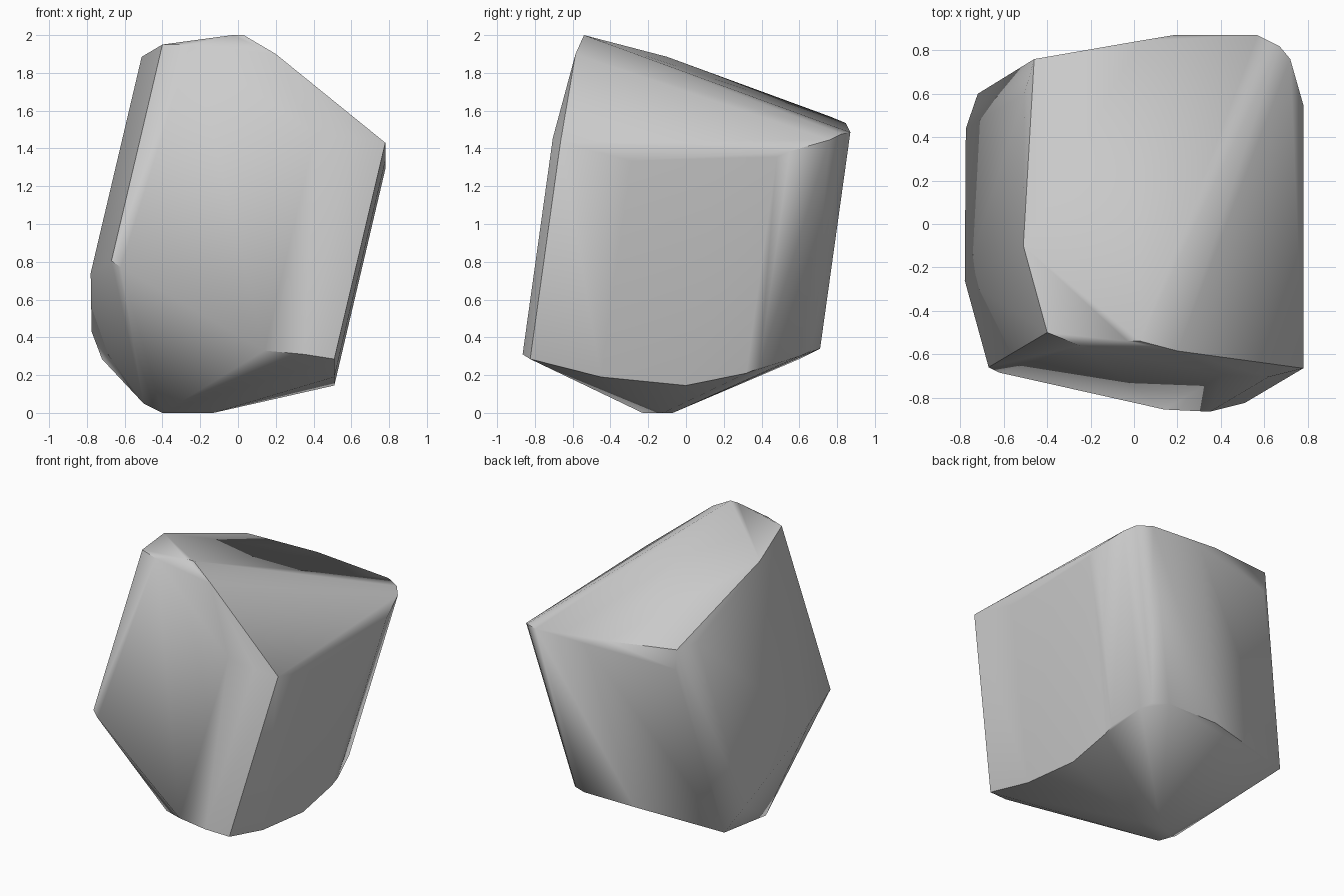
import bpy, bmesh, math
from mathutils import Vector

cube = bpy.data.objects.get("Cube")
if cube:
    bpy.data.objects.remove(cube, do_unlink=True)

# Stone colour
stone = bpy.data.materials.new("grey_stone")
stone.use_nodes = True
colour = (0.6, 0.6, 0.6, 1)
stone.diffuse_color = colour
bsdf = stone.node_tree.nodes["Principled BSDF"]
bsdf.inputs["Base Color"].default_value = colour
bsdf.inputs["Roughness"].default_value = 0.8

# Leaning axis along which the lower rim is repeated to form the sides
lean = Vector((0.27, 0.16, 1.145))

# Lower rim of the sides, anticlockwise from the front left corner
rim = [(0.51, -0.825, 0.285), (0.51, -0.45, 0.19), (0.51, 0, 0.145),
       (0.51, 0.32, 0.21), (0.51, 0.39, 0.24), (0.45, 0.6, 0.3),
       (0.4, 0.66, 0.33), (0.3, 0.71, 0.34), (-0.09, 0.71, 0.34),
       (-0.72, 0.6, 0.285), (-0.775, 0.44, 0.43), (-0.78, -0.26, 0.74),
       (-0.67, -0.66, 0.805), (-0.62, -0.685, 0.77), (0.14, -0.855, 0.33),
       (0.35, -0.865, 0.31)]

# Small flat foot and the chipped crown
foot = [(-0.5, -0.18, 0.05), (-0.4, -0.23, 0), (-0.4, -0.12, 0),
        (-0.13, -0.12, 0), (-0.28, -0.07, 0)]
crown = [(-0.25, -0.56, 1.95), (-0.03, -0.54, 2), (0.03, -0.54, 2),
         (0.2, -0.585, 1.9), (-0.46, 0.76, 1.57), (0.03, 0.845, 1.535)]

# Wrap the points in one faceted skin
bm = bmesh.new()
for p in rim:
    bm.verts.new(p)
    bm.verts.new(Vector(p) + lean)
for p in foot + crown:
    bm.verts.new(p)
hull = bmesh.ops.convex_hull(bm, input=bm.verts[:])
loose = {v for v in hull["geom_interior"] + hull["geom_unused"]
         if isinstance(v, bmesh.types.BMVert)}
bmesh.ops.delete(bm, geom=list(loose), context="VERTS")
bmesh.ops.recalc_face_normals(bm, faces=bm.faces[:])

mesh = bpy.data.meshes.new("boulder")
bm.to_mesh(mesh)
bm.free()
mesh.materials.append(stone)
boulder = bpy.data.objects.new("boulder", mesh)
bpy.context.collection.objects.link(boulder)

# Soft shading over shallow facets, crisp main edges
bpy.ops.object.select_all(action="DESELECT")
boulder.select_set(True)
bpy.context.view_layer.objects.active = boulder
bpy.ops.object.shade_smooth_by_angle(angle=math.radians(50))
